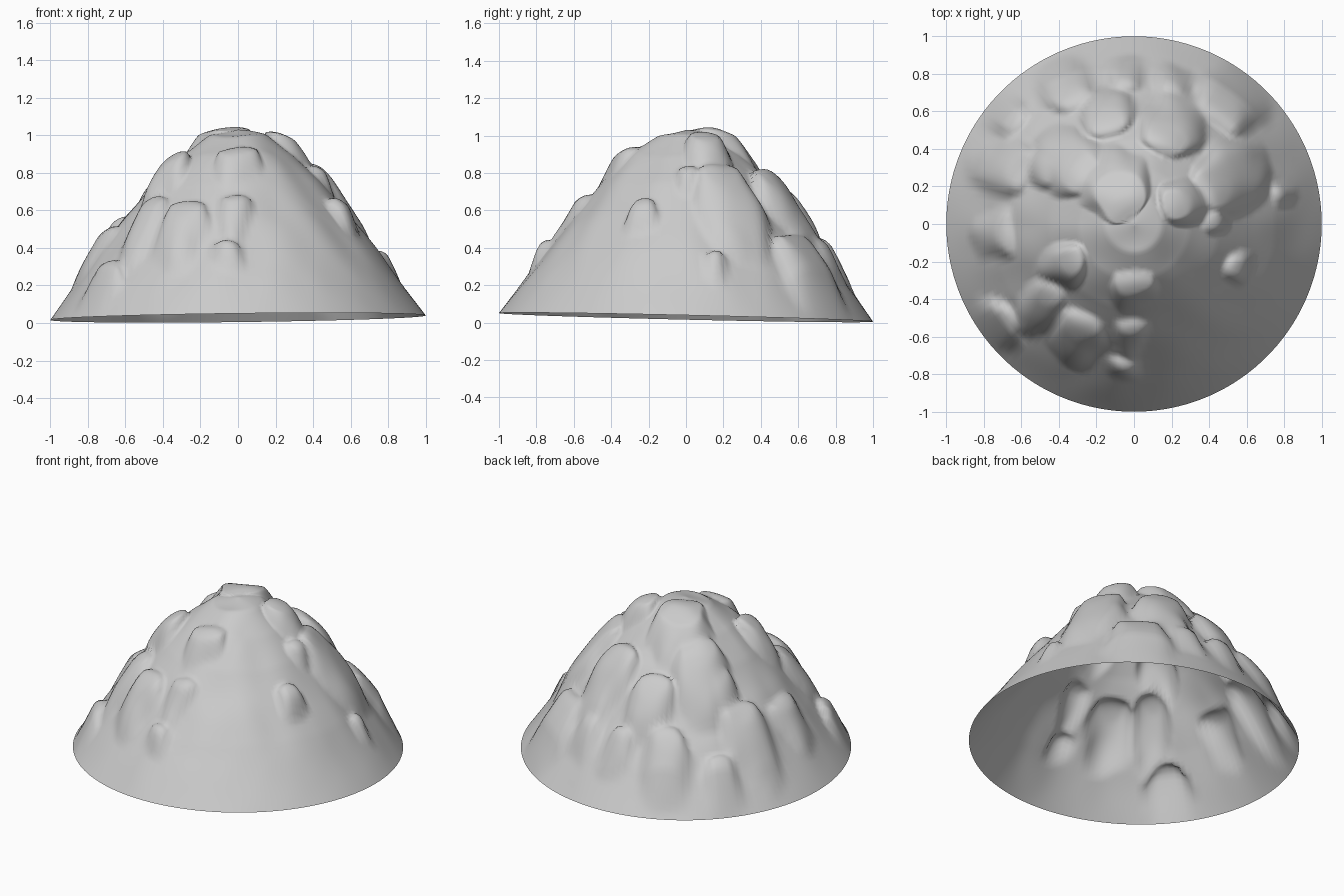
import bpy, bmesh, math
from mathutils import Vector, noise

if "Cube" in bpy.data.objects:
    bpy.data.objects.remove(bpy.data.objects["Cube"])

# slope profile of the mound: radius, height
PROFILE = [(0, 1.03), (0.15, 1.0), (0.3, 0.89), (0.45, 0.745), (0.6, 0.565),
           (0.75, 0.365), (0.87, 0.19), (1.0, 0.0)]
# embedded boulders: x, y, radius, top height
ROCKS = [(0.43, 0.20, 0.12, 0.86), (0.22, 0.10, 0.10, 1.04), (-0.62, -0.05, 0.14, 0.51),
         (-0.68, -0.51, 0.09, 0.33), (-0.33, -0.20, 0.08, 0.94), (-0.27, -0.53, 0.11, 0.65),
         (0.00, -0.28, 0.12, 0.93), (-0.05, -0.70, 0.09, 0.43), (0.53, -0.22, 0.06, 0.67),
         (0.17, 0.45, 0.12, 0.83), (0.45, 0.58, 0.14, 0.47), (-0.05, 0.73, 0.07, 0.46),
         (-0.32, 0.65, 0.11, 0.48), (-0.63, 0.54, 0.09, 0.33), (-0.13, 0.53, 0.10, 0.74),
         (-0.45, 0.27, 0.07, 0.78), (-0.28, 0.27, 0.13, 0.91), (-0.57, 0.27, 0.13, 0.58),
         (0.75, 0.16, 0.06, 0.38), (0.40, 0.02, 0.07, 0.84), (-0.08, 0.15, 0.16, 1.045),
         (-0.45, -0.38, 0.09, 0.68), (0.20, 0.68, 0.09, 0.47), (0.00, -0.52, 0.10, 0.68)]


def slope(r):
    for (r0, z0), (r1, z1) in zip(PROFILE, PROFILE[1:]):
        if r <= r1:
            return z0 + (z1 - z0) * (r - r0) / (r1 - r0)
    return 0.0


def height(x, y):
    r = math.hypot(x, y)
    base = slope(r)
    # boulder edges are bent by noise so they are not perfect circles
    wx = x + 0.035 * noise.noise(Vector((x * 6, y * 6, 1)))
    wy = y + 0.035 * noise.noise(Vector((x * 6, y * 6, 8)))
    lift = 0.0
    for cx, cy, rad, top in ROCKS:
        d = math.hypot(wx - cx, wy - cy)
        rock = top - 0.03 * (d / rad) ** 2 - 1.6 * max(0, d - 0.85 * rad) - base
        rock = 0.11 * math.tanh(max(0, rock) / 0.11)
        h = max(0, 0.02 - abs(lift - rock)) / 0.02
        lift = max(lift, rock) + (h * h * 0.005 if rock > 0 else 0)
    # gentle unevenness that fades out toward the rim
    rough = 0.02 * noise.noise(Vector((x * 5, y * 5, 3))) * min(1, (1 - r) * 5)
    # slightly tilted open rim
    tilt = 0.028 + 0.012 * x - 0.023 * y
    return base + lift * min(1, (1 - r) * 8) + rough + tilt * max(0, min(1, (r - 0.6) / 0.4))


# mound shell: polar grid, open underneath
RINGS, SEGS = 64, 160
bm = bmesh.new()
centre = bm.verts.new((0, 0, height(0, 0)))
rings = []
for i in range(1, RINGS + 1):
    ring = []
    for j in range(SEGS):
        a = 2 * math.pi * j / SEGS
        x, y = i / RINGS * math.cos(a), i / RINGS * math.sin(a)
        ring.append(bm.verts.new((x, y, height(x, y))))
    rings.append(ring)
for j in range(SEGS):
    k = (j + 1) % SEGS
    bm.faces.new((centre, rings[0][j], rings[0][k]))
    for inner, outer in zip(rings, rings[1:]):
        bm.faces.new((inner[j], outer[j], outer[k], inner[k]))
for f in bm.faces:
    f.smooth = True
mesh = bpy.data.meshes.new("rocky_mound")
bm.to_mesh(mesh)
bm.free()
mound = bpy.data.objects.new("rocky_mound", mesh)
bpy.context.collection.objects.link(mound)
